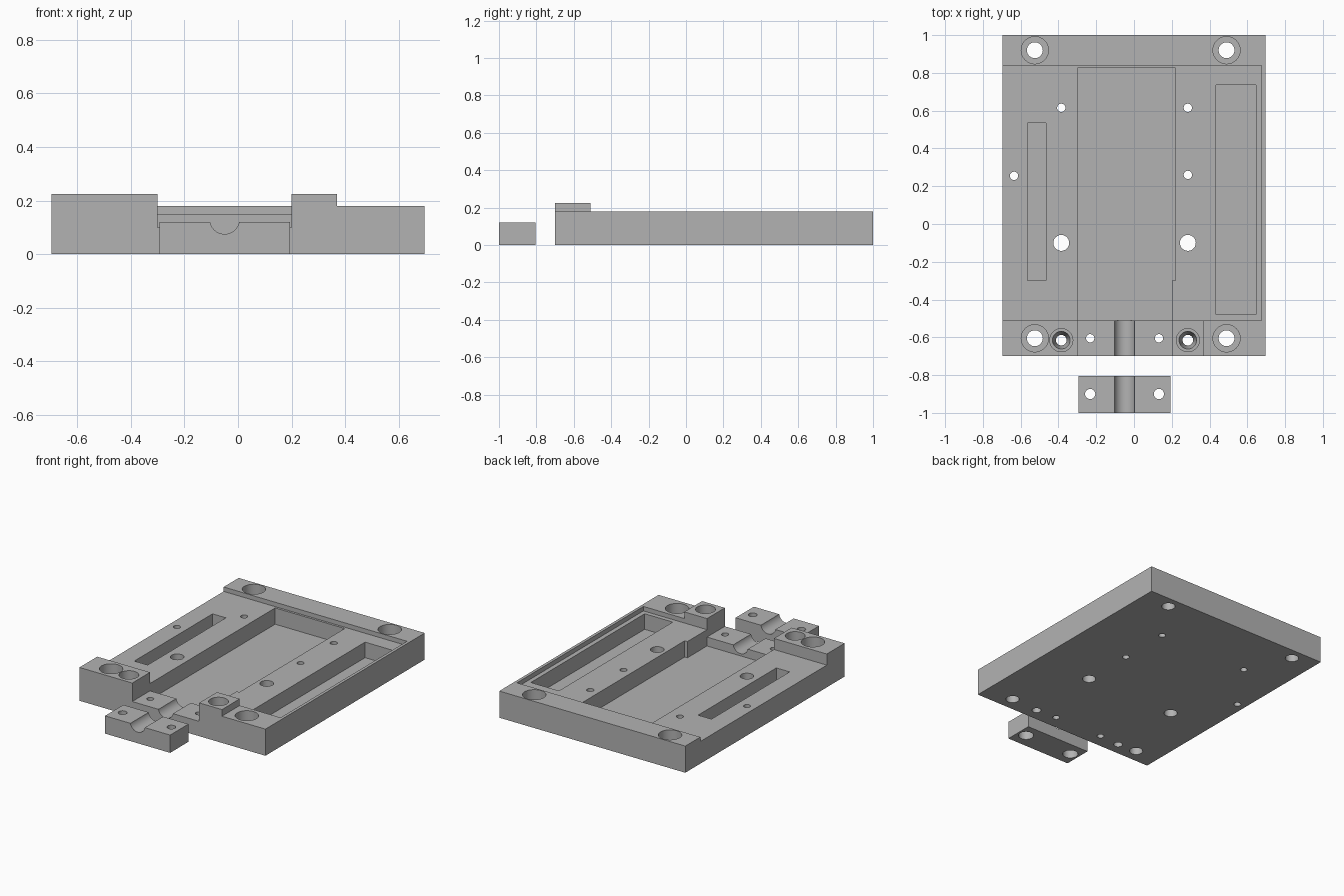
import bpy
import bmesh
from math import pi
from mathutils import Matrix, Vector

cube = bpy.data.objects.get("Cube")
if cube:
    bpy.data.objects.remove(cube, do_unlink=True)

grey = bpy.data.materials.new("plain grey")
grey.use_nodes = True
colour = (0.45, 0.45, 0.45, 1)
grey.diffuse_color = colour
grey.node_tree.nodes["Principled BSDF"].inputs["Base Color"].default_value = colour


def make_object(name, bm):
    mesh = bpy.data.meshes.new(name)
    bm.to_mesh(mesh)
    bm.free()
    mesh.materials.append(grey)
    obj = bpy.data.objects.new(name, mesh)
    bpy.context.collection.objects.link(obj)
    return obj


def box(name, x, y, z):
    bm = bmesh.new()
    bmesh.ops.create_cube(bm, size=1)
    low, high = Vector((x[0], y[0], z[0])), Vector((x[1], y[1], z[1]))
    for v in bm.verts:
        v.co = [low[i] if v.co[i] < 0 else high[i] for i in range(3)]
    return make_object(name, bm)


def rod(name, centre, r_low, r_high, length, along_y=False):
    bm = bmesh.new()
    turn = Matrix.Rotation(pi / 2, 4, "X") if along_y else Matrix()
    bmesh.ops.create_cone(bm, cap_ends=True, segments=48, radius1=r_low, radius2=r_high,
                          depth=length, matrix=Matrix.Translation(centre) @ turn)
    return make_object(name, bm)


def cut(target, cutter):
    mod = target.modifiers.new("cut", "BOOLEAN")
    mod.operation = "DIFFERENCE"
    mod.solver = "EXACT"
    mod.object = cutter
    cutter.hide_render = True
    bpy.ops.object.select_all(action="DESELECT")
    bpy.context.view_layer.objects.active = target
    target.select_set(True)
    bpy.ops.object.modifier_apply(modifier=mod.name)
    bpy.data.objects.remove(cutter, do_unlink=True)


def cut_box(target, x, y, z):
    cut(target, box("cutter", x, y, z))


def cut_hole(target, x, y, z0, z1, r_low, r_high=None):
    top = r_low if r_high is None else r_high
    cut(target, rod("cutter", (x, y, (z0 + z1) / 2), r_low, top, z1 - z0))


TOP = 0.4      # above everything
UNDER = -0.1   # below everything
FRONT = -0.51  # back edge of the raised front blocks

# Base plate, cut down from a full-height block
plate = box("base_plate", (-0.695, 0.695), (-0.7, 1), (0, 0.225))
cut_box(plate, (-1, 1), (FRONT, 1.2), (0.18, TOP))
cut_box(plate, (0.37, 1), (-1, -0.4), (0.18, TOP))

# Shallow tray, open on one side
cut_box(plate, (-1, 0.675), (FRONT, 0.84), (0.15, TOP))

# Front channel with raised pad, and deep centre pocket with a side step
cut_box(plate, (-0.3, 0.2), (-1, -0.4), (0.1, TOP))
cut_box(plate, (-0.3, 0.2), (FRONT, 0.825), (0.04, TOP))
cut_box(plate, (0.1, 0.22), (-0.3, 0.825), (0.04, TOP))

# Side slots
cut_box(plate, (-0.565, -0.465), (-0.3, 0.535), (0.045, TOP))
cut_box(plate, (0.435, 0.645), (-0.48, 0.735), (0.045, TOP))

# Half-round shaft groove in the pad
cut(plate, rod("cutter", (-0.05, -0.65, 0.11), 0.055, 0.055, 0.4, True))

# Counterbored corner holes
for x in (-0.525, 0.49):
    for y in (-0.605, 0.92):
        cut_hole(plate, x, y, UNDER, TOP, 0.042)
        cut_hole(plate, x, y, 0.065, TOP, 0.072)

# Stepped, tapered holes in the front blocks
for x in (-0.385, 0.285):
    cut_hole(plate, x, -0.615, UNDER, TOP, 0.028)
    cut_hole(plate, x, -0.615, 0.04, 0.13, 0.028, 0.049)
    cut_hole(plate, x, -0.615, 0.12, TOP, 0.061)
    cut_hole(plate, x, -0.1, UNDER, TOP, 0.042)
    cut_hole(plate, x, 0.615, UNDER, TOP, 0.022)

# Small through holes
for x, y in ((0.285, 0.26), (-0.635, 0.255), (-0.232, -0.605), (0.132, -0.605)):
    cut_hole(plate, x, y, UNDER, TOP, 0.022)

# Separate shaft clamp with groove and screw holes recessed from below
clamp = box("shaft_clamp", (-0.293, 0.193), (-1, -0.805), (0, 0.12))
cut(clamp, rod("cutter", (-0.05, -0.9, 0.13), 0.055, 0.055, 0.4, True))
for x in (-0.232, 0.132):
    cut_hole(clamp, x, -0.9, UNDER, TOP, 0.027)
    cut_hole(clamp, x, -0.9, UNDER, 0.06, 0.048)

# Smooth round walls, crisp edges
for obj in (plate, clamp):
    bpy.ops.object.select_all(action="DESELECT")
    bpy.context.view_layer.objects.active = obj
    obj.select_set(True)
    bpy.ops.object.shade_smooth_by_angle(angle=pi / 6)
